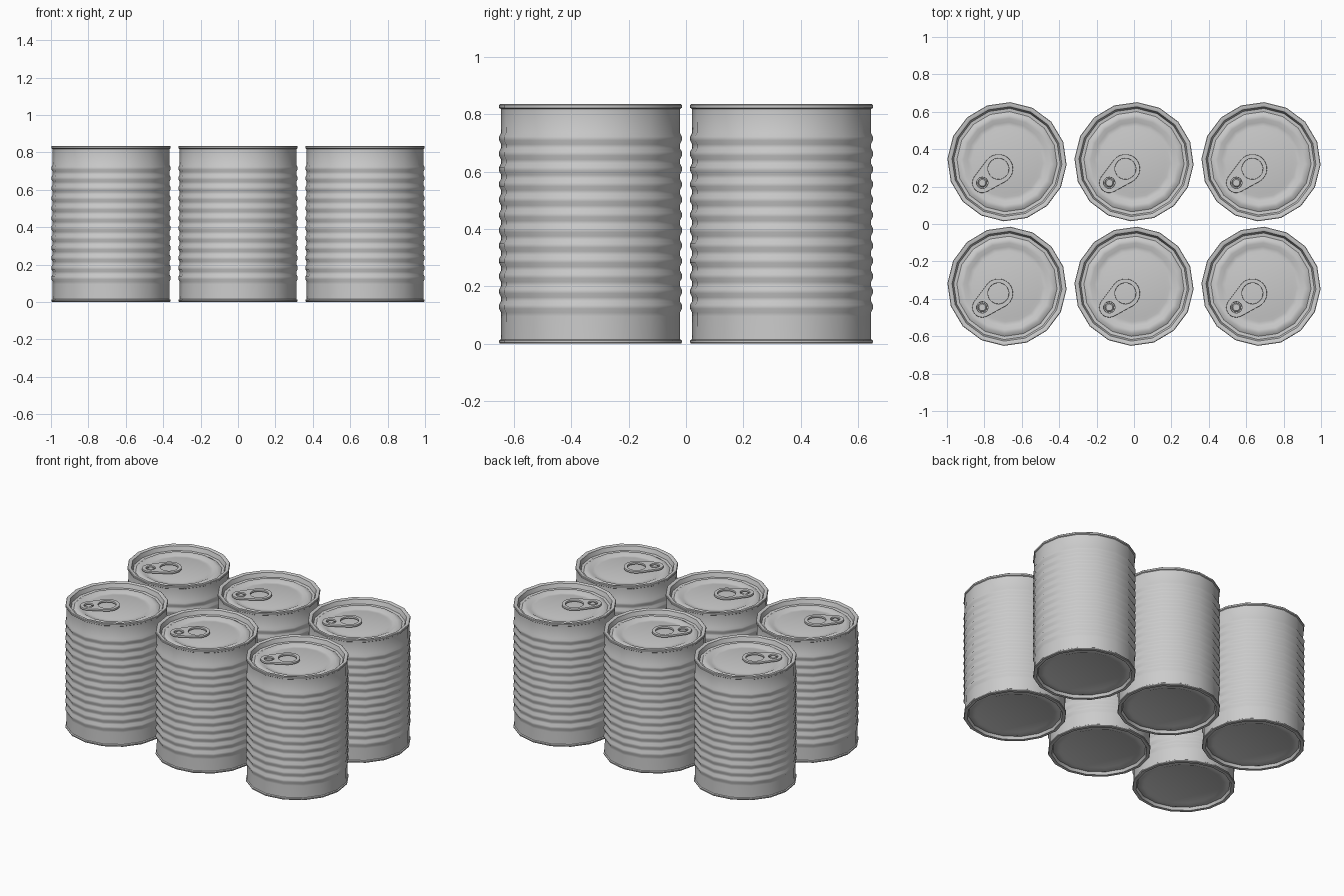
import bpy, bmesh, math

if "Cube" in bpy.data.objects:
    bpy.data.objects.remove(bpy.data.objects["Cube"])

SIDES = 16
TURN = math.radians(-3)
H = 0.835


def shade(me):
    ob = bpy.data.objects.new("temp", me)
    bpy.context.collection.objects.link(ob)
    bpy.ops.object.select_all(action='DESELECT')
    ob.select_set(True)
    bpy.context.view_layer.objects.active = ob
    bpy.ops.object.shade_smooth_by_angle(angle=math.radians(35))
    bpy.data.objects.remove(ob)
    return me


def lathe(name, profile, sides=SIDES, turn=TURN):
    """Revolve (radius, z) points around z; radius 0 closes to a point."""
    bm = bmesh.new()
    rings = []
    for r, z in profile:
        n = 1 if r == 0 else sides
        rings.append([bm.verts.new((r * math.cos(turn + math.tau * i / sides),
                                    r * math.sin(turn + math.tau * i / sides), z))
                      for i in range(n)])
    for a, b in zip(rings, rings[1:]):
        for i in range(sides):
            j = (i + 1) % sides
            quad = [a[i % len(a)], a[j % len(a)], b[j % len(b)], b[i % len(b)]]
            bm.faces.new(list(dict.fromkeys(quad)))
    bmesh.ops.recalc_face_normals(bm, faces=bm.faces)
    me = bpy.data.meshes.new(name)
    bm.to_mesh(me)
    bm.free()
    return shade(me)


def arc(cx, r, a0, a1, n):
    return [(cx + r * math.cos(a0 + (a1 - a0) * i / n),
             r * math.sin(a0 + (a1 - a0) * i / n)) for i in range(n + 1)]


# Can wall: bottom panel, bottom rim, ribbed wall, top rim, recessed lid
profile = [(0, 0.018), (0.235, 0.018), (0.25, 0.012), (0.27, 0.012), (0.288, 0.018),
           (0.296, 0.0), (0.316, 0.0), (0.319, 0.004), (0.319, 0.011), (0.313, 0.015)]
RIBS, Z0, Z1 = 12, 0.095, 0.735
step = (Z1 - Z0) / RIBS
for k in range(RIBS):
    z = Z0 + k * step
    profile += [(0.312, z), (0.312, z + step * 0.25),
                (0.319, z + step * 0.5), (0.319, z + step * 0.75)]
profile += [(0.312, Z1), (0.313, H - 0.017), (0.319, H - 0.013), (0.319, H - 0.003),
            (0.316, H), (0.300, H), (0.294, H - 0.004), (0.285, H - 0.032),
            (0.268, H - 0.034), (0.252, H - 0.024), (0.232, H - 0.024),
            (0.212, H - 0.034), (0.190, H - 0.034), (0.172, H - 0.030), (0, H - 0.030)]
can_mesh = lathe("can", profile)

# Pull tab: hull of a big finger ring and a small rivet end, with two holes
R1, R2, D = 0.078, 0.054, 0.114
a = math.acos((R1 - R2) / D)
outline = arc(0, R1, a, math.tau - a, 18) + arc(D, R2, -a, a, 12)
loops = [outline, arc(0, 0.056, 0, math.tau, 20)[:-1], arc(D, 0.030, 0, math.tau, 14)[:-1]]
cu = bpy.data.curves.new("tab_curve", 'CURVE')
cu.dimensions = '2D'
cu.fill_mode = 'BOTH'
cu.extrude = 0.004
cu.bevel_depth = 0.003
cu.bevel_resolution = 1
cu.offset = -0.003
for pts in loops:
    sp = cu.splines.new('POLY')
    sp.points.add(len(pts) - 1)
    for p, (x, y) in zip(sp.points, pts):
        p.co = (x, y, 0, 1)
    sp.use_cyclic_u = True
tmp = bpy.data.objects.new("tab_helper", cu)
bpy.context.collection.objects.link(tmp)
bpy.context.view_layer.update()
dg = bpy.context.evaluated_depsgraph_get()
tab_mesh = bpy.data.meshes.new_from_object(tmp.evaluated_get(dg))
bpy.data.objects.remove(tmp)
shade(tab_mesh)

# Rivet holding the tab
rivet_mesh = lathe("rivet", [(0.024, -0.018), (0.024, -0.002), (0.018, 0.003), (0, 0.003)], 12)

# Place six cans in a 3 x 2 grid
ANG = math.radians(221)
n = 0
for y in (-0.333, 0.333):
    for x in (-0.679, 0, 0.679):
        n += 1
        tx, ty, tz = x - 0.046, y - 0.038, H - 0.016
        parts = [("can_body", can_mesh, (x, y, 0), 0),
                 ("pull_tab", tab_mesh, (tx, ty, tz), ANG),
                 ("rivet", rivet_mesh,
                  (tx + D * math.cos(ANG), ty + D * math.sin(ANG), tz), 0)]
        for name, me, loc, rot in parts:
            ob = bpy.data.objects.new(f"{name}_{n}", me)
            ob.location = loc
            ob.rotation_euler.z = rot
            bpy.context.collection.objects.link(ob)
